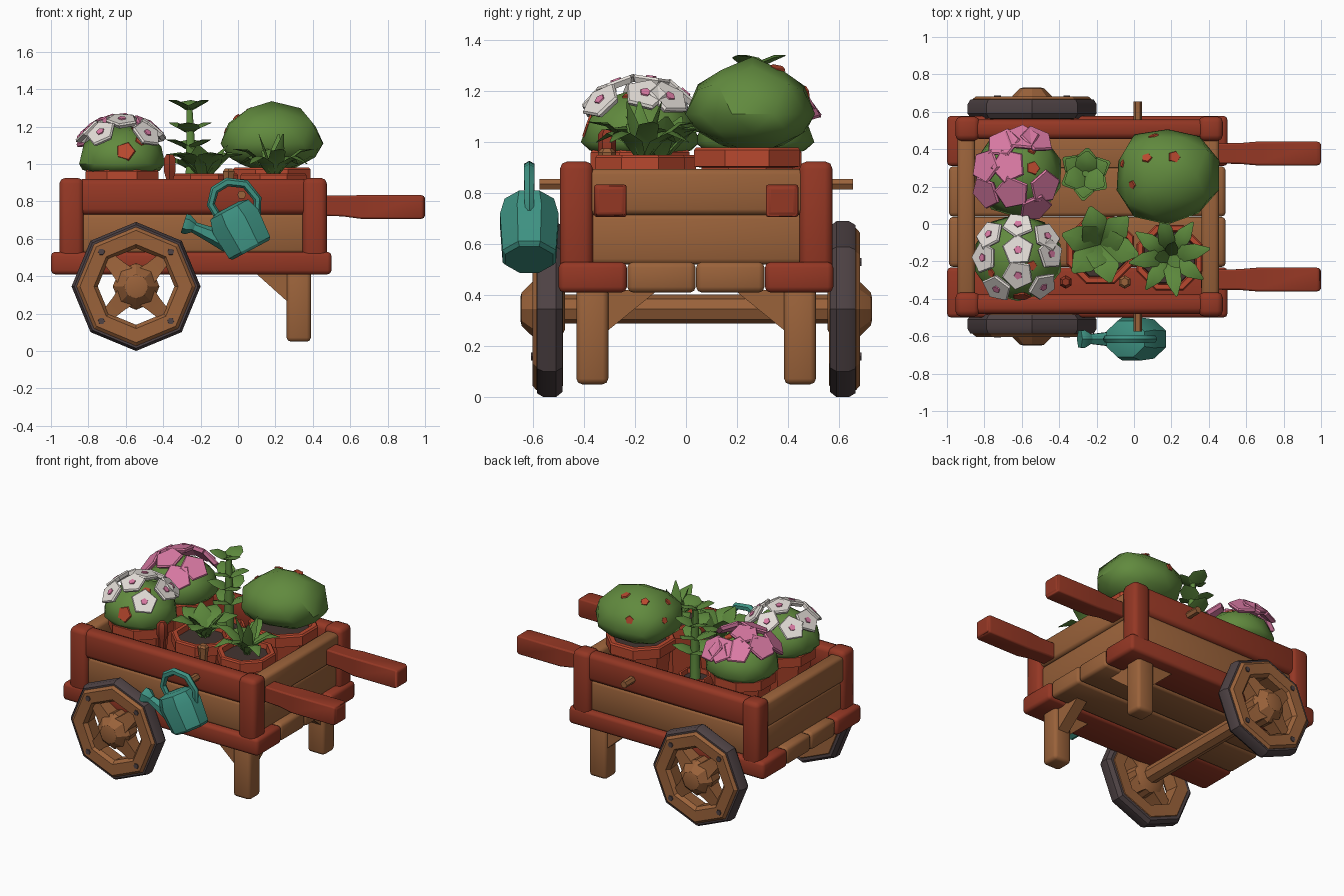
import bpy, bmesh, math, random
from math import sin, cos, pi, radians
from mathutils import Vector, Matrix
from mathutils.bvhtree import BVHTree

if "Cube" in bpy.data.objects:
    bpy.data.objects.remove(bpy.data.objects["Cube"])
random.seed(4)

def mat(name, r, g, b):
    m = bpy.data.materials.new(name)
    m.diffuse_color = tuple(((c / 255 + .055) / 1.055) ** 2.4 for c in (r, g, b)) + (1,)
    m.use_nodes = True
    m.node_tree.nodes["Principled BSDF"].inputs["Base Color"].default_value = m.diffuse_color
    return m
RED = mat("red_wood", 148, 55, 36)
BROWN = mat("brown_wood", 154, 98, 58)
TIRE = mat("dark_tire", 78, 66, 68)
TEAL = mat("teal_metal", 62, 146, 130)
GREEN = mat("bush_green", 97, 138, 62)
LEAF = mat("leaf_green", 92, 136, 60)
WHITE = mat("white_petal", 228, 222, 216)
PINK = mat("pink_petal", 218, 122, 164)
POT = mat("terracotta", 184, 72, 46)
SOIL = mat("dark_soil", 66, 52, 48)

def finish(name, bm, material, angle=40):
    bmesh.ops.recalc_face_normals(bm, faces=bm.faces)
    me = bpy.data.meshes.new(name)
    bm.to_mesh(me)
    bm.free()
    me.materials.append(material)
    me.shade_smooth()
    me.set_sharp_from_angle(angle=radians(angle))
    ob = bpy.data.objects.new(name, me)
    bpy.context.collection.objects.link(ob)
    return ob

def box(name, x, y, z, material, bev=.022):
    bm = bmesh.new()
    bmesh.ops.create_cube(bm, size=1)
    for v in bm.verts:
        v.co = [(a + b) / 2 + c * (b - a) for (a, b), c in zip((x, y, z), v.co)]
    bmesh.ops.bevel(bm, geom=bm.edges[:], offset=bev, segments=2, affect='EDGES', profile=.5)
    return finish(name, bm, material, 50)

def skin(bm, rings, closed=False):
    n = len(rings[0])
    R = [[bm.verts.new(p) for p in r] for r in rings]
    for a, b in list(zip(R, R[1:])) + ([(R[-1], R[0])] if closed else []):
        for i in range(n):
            bm.faces.new((a[i], a[(i + 1) % n], b[(i + 1) % n], b[i]))
    if not closed:
        bm.faces.new(R[0])
        bm.faces.new(R[-1])

def lathe(name, profile, n, material, mtx, closed=False, angle=30, phase=0):
    # profile of (radius, height) points spun round local z
    bm = bmesh.new()
    skin(bm, [[mtx @ Vector((r * cos(2 * pi * i / n + phase), r * sin(2 * pi * i / n + phase), h))
               for i in range(n)] for r, h in profile], closed)
    return finish(name, bm, material, angle)

def tube(name, pts, radii, n, material, flat=1, bm=None, up=(0, 0, 1)):
    # loft along points; flat squashes the section across its second axis
    own = bm is None
    bm = bm or bmesh.new()
    P = [Vector(p) for p in pts]
    off = .5 if n == 4 and flat == 1 else 0
    rings = []
    for i, p in enumerate(P):
        d = (P[min(i + 1, len(P) - 1)] - P[max(i - 1, 0)]).normalized()
        u = Vector(up) if abs(d.dot(Vector(up))) < .97 else Vector((1, 0, 0))
        s = d.cross(u).normalized()
        t = s.cross(d)
        rings.append([p + radii[i] * (s * cos(2 * pi * (k + off) / n) + t * flat * sin(2 * pi * (k + off) / n))
                      for k in range(n)])
    skin(bm, rings)
    return finish(name, bm, material) if own else None

def prism(name, tri, offset, material):
    bm = bmesh.new()
    skin(bm, [[Vector(p) - Vector(offset) for p in tri], [Vector(p) + Vector(offset) for p in tri]])
    return finish(name, bm, material)

T = Matrix.Translation
CY = .04      # cart centre line

# floor planks, with a brown lining board along the back
for i in range(4):
    y = -.5 + .27 * i
    box(f"floor_plank_{i}", (-1 if i in (0, 3) else -.99, .5 if i in (0, 3) else .49), (y, y + .268),
        (.41, .53), RED if i in (0, 3) else BROWN)
box("back_floor_lining", (-.85, .36), (.3, .46), (.52, .537), BROWN, .003)

# sides, corner posts, legs, braces, handles, pegs
for s, tag in ((-1, "front"), (1, "back")):
    def yr(a, b):
        return tuple(sorted((CY + s * a, CY + s * b)))
    for x in (-.955, .345):
        box(f"{tag}_corner_post", (x, x + .13), yr(.405, .535), (.43, .925), RED, .03)
    box(f"{tag}_upper_rail", (-.86, .38), yr(.415, .52), (.73, .92), RED, .03)
    box(f"{tag}_lower_board", (-.86, .38), yr(.425, .5), (.52, .735), BROWN)
    box(f"{tag}_leg", (.26, .39), yr(.345, .47), (.05, .43), BROWN)
    y = CY + s * .41
    prism(f"{tag}_leg_brace_x", [(.28, y, .25), (.28, y, .42), (.09, y, .42)], (0, .04, 0), BROWN)
    y = CY + s * .36
    prism(f"{tag}_leg_brace_y", [(.325, y, .25), (.325, y, .42), (.325, y - s * .21, .42)], (.04, 0, 0), BROWN)
    y = CY + s * .337
    h = tube(f"{tag}_handle", [(.36, y, .78), (.56, y, .775), (.66, y, .77), (.985, y, .77), (1, y, .77)],
             [.076, .078, .09, .09, .075], 4, RED)
    b = h.modifiers.new("round", 'BEVEL')
    b.width, b.segments = .014, 2
    tube(f"{tag}_peg", [(.02, CY + s * .49, .835), (.02, CY + s * .615, .835)], [.024, .024], 6, BROWN)

# end boards
for x0, tag in ((-.945, "left"), (.36, "right")):
    box(f"{tag}_end_upper_board", (x0, x0 + .095), (-.4, .48), (.715, .895), BROWN)
    box(f"{tag}_end_lower_board", (x0 + .015, x0 + .08), (-.4, .48), (.52, .72), BROWN)

# axle and wheels
tube("axle", [(-.545, -.56, .345), (-.545, .64, .345)], [.057, .057], 8, BROWN)
for s, tag in ((-1, "front"), (1, "back")):
    m = T((-.545, CY + s * .575, .345)) @ Matrix.Rotation(-s * pi / 2, 4, 'X')
    lathe(f"{tag}_tire", [(.27, -.048), (.325, -.05), (.345, -.025), (.345, .025), (.33, .05), (.27, .05)],
          8, TIRE, m, True)
    lathe(f"{tag}_wheel_rim", [(.215, -.05), (.3, -.053), (.315, -.04), (.318, .052), (.3, .068), (.225, .065), (.205, .04)],
          8, BROWN, m, True)
    lathe(f"{tag}_hub", [(.08, -.06), (.12, -.04), (.125, .045), (.1, .075), (.065, .11), (.045, .115)], 8, BROWN, m)
    for k in range(4):
        a = pi / 4 + k * pi / 2
        d = Vector((cos(a), sin(a), 0))
        up = m.to_3x3() @ Vector((0, 0, 1))
        tube(f"{tag}_spoke", [m @ (d * r + Vector((0, 0, .01))) for r in (.05, .13, .24)],
             [.09, .065, .045], 4, BROWN, up=up)
        lathe(f"{tag}_rim_bolt", [(.02, .05), (.018, .073)], 6, TIRE, m @ T(d * .262))

# flower pots with soil
def pot(name, x, y, r, top, n=8):
    m = T((x, y, 0))
    lathe(name, [(r * .68, .53), (r * .86, top - .08), (r, top - .075), (r, top - .01), (r * .96, top),
                 (r * .82, top), (r * .78, top - .04)], n, POT, m, phase=pi / 8)
    lathe(name + "_soil", [(r * .8, top - .05), (r * .76, top - .03)], n, SOIL, m, phase=pi / 8)
pot("bush_pot", .18, .24, .225, .98)
pot("pink_flower_pot", -.62, .26, .21, .97)
pot("white_flower_pot", -.62, -.18, .21, .97)
pot("tall_plant_pot", -.26, .27, .11, .84)
pot("broad_leaf_pot", -.18, -.14, .195, .95)
pot("spiky_leaf_pot", .19, -.18, .19, .95)

# rounded foliage with red patches showing through it
def blob(name, c, size, low, lumps, patches):
    bm = bmesh.new()
    bmesh.ops.create_icosphere(bm, subdivisions=2, radius=1)
    for v in bm.verts:
        d = v.co.normalized()
        k = 1 + lumps * sin(4.1 * d.x + 1) * cos(4.7 * d.y) + random.uniform(-lumps, lumps) * .5
        v.co = Vector((d.x * size[0], d.y * size[1], d.z * (size[2] if d.z > 0 else low))) * k + Vector(c)
    tree = BVHTree.FromBMesh(bm)
    finish(name, bm, GREEN, 40)
    for az, tilt, r in patches:
        a, t = radians(az), radians(tilt)
        p, nrm, _, _ = tree.ray_cast(Vector(c), Vector((sin(t) * cos(a), sin(t) * sin(a), cos(t))))
        m = T(p) @ Vector((0, 0, 1)).rotation_difference(nrm).to_matrix().to_4x4()
        lathe(name + "_red_patch", [(r, -.004), (r * .9, .005)], 5, POT, m)
blob("round_bush", (.18, .26, 1.11), (.285, .255, .215), .15, .08,
     [(70, 30, .035), (140, 40, .03), (110, 70, .03), (165, 75, .025), (195, 55, .025)])

# flowers set on domes; each spot is an (x, y) offset from the dome's axis
def flowers(tag, c, petal, centre, r, spots, patches):
    blob(f"{tag}_flower_dome", c, (.24, .235, .21), .07, .02, patches)
    for x, y in spots:
        d = Vector((x / .26, y / .26, 0))
        d.z = math.sqrt(max(.1, 1 - d.length_squared))
        p = Vector(c) + Vector((x, y, d.z * .245))
        m = T(p) @ Vector((0, 0, 1)).rotation_difference(d).to_matrix().to_4x4() \
            @ Matrix.Rotation(random.uniform(0, 2), 4, 'Z')
        lathe(f"{tag}_flower", [(r * .85, -.016), (r, .004), (r * .92, .014)], 5, petal, m)
        if centre:
            lathe(f"{tag}_flower_centre", [(r * .27, .012), (r * .25, .02)], 5, centre, m)
flowers("white", (-.62, -.18, 1), WHITE, PINK, .088,
        [(0, .17), (-.15, .12), (.15, .11), (0, .04), (-.18, 0), (.17, .02), (.13, -.15), (-.11, -.16), (0, -.09)],
        [(-85, 72, .055), (-55, 55, .035), (-30, 25, .03), (-150, 50, .025)])
flowers("pink", (-.62, .27, 1), PINK, None, .098,
        [(-.08, .16), (.1, .18), (-.17, .04), (-.05, .04), (-.17, -.1), (-.03, -.1), (.09, -.18), (.14, -.07), (.02, .19)],
        [(20, 25, .04), (60, 45, .03)])

# leaves: arched, tapered, diamond in section
def leaf(bm, base, az, length, width, rise, droop):
    a = radians(az)
    o = Vector((cos(a), sin(a), 0))
    pts = [Vector(base) + o * length * t + Vector((0, 0, rise * t - droop * t * t)) for t in (0, .3, .65, 1)]
    tube("", pts, [width * .4, width, width * .9, width * .12], 4, LEAF, .2, bm)

bm = bmesh.new()
for i in range(6):
    leaf(bm, (-.18, -.11, .92), 45 + 60 * i, .21, .075, .33, .2)
for i in range(3):
    leaf(bm, (-.18, -.11, .92), 15 + 120 * i, .13, .06, .25, .07)
finish("broad_leaf_plant", bm, LEAF, 60)

bm = bmesh.new()
for i in range(8):
    leaf(bm, (.19, -.17, .92), 10 + 45 * i, .22, .045, .36, .2 + .08 * (i % 2))
for i in range(3):
    leaf(bm, (.19, -.17, .92), 70 + 120 * i, .08, .035, .26, .02)
finish("spiky_leaf_plant", bm, LEAF, 60)

bm = bmesh.new()
tube("", [(-.26, .27, .78), (-.25, .26, 1.05), (-.26, .27, 1.31)], [.035, .028, .018], 6, LEAF, 1, bm)
for k, z in enumerate((.98, 1.08, 1.17, 1.29)):
    for i in range(3):
        leaf(bm, (-.26, .27, z), 60 * k + 120 * i + 25, .145 - .008 * k, .06, .09, .04)
finish("tall_leafy_plant", bm, LEAF, 60)

# hand tools standing inside the front side
tube("red_tool_handle", [(-.365, -.31, .55), (-.365, -.31, .92), (-.365, -.31, .96), (-.365, -.31, 1.03), (-.365, -.31, 1.05)],
     [.022, .022, .036, .036, .02], 6, RED)
tube("brown_tool_handle", [(-.05, -.31, .55), (-.05, -.31, .9), (-.05, -.31, .96), (-.05, -.31, .975)],
     [.02, .028, .036, .022], 6, BROWN)

# tilted watering can hung on the front peg
M = T((.01, -.615, .65)) @ Matrix.Rotation(radians(-28), 4, 'Y')
lathe("can_body", [(.12, -.125), (.135, -.11), (.148, .05), (.125, .12), (.07, .135)], 8, TEAL,
      M @ Matrix.Diagonal((1, .84, 1, 1)), phase=pi / 8)
def can(name, pts, radii, n=6):
    tube(name, [M @ Vector(p) for p in pts], radii, n, TEAL, up=(0, 1, 0))
can("can_spout", [(-.09, 0, -.03), (-.16, 0, .06), (-.22, 0, .135)], [.055, .04, .028])
can("can_spout_rose", [(-.205, 0, .125), (-.235, 0, .155), (-.25, 0, .17)], [.028, .055, .052])
can("can_handle", [(-.07, 0, .1), (-.075, 0, .19), (-.02, 0, .25), (.06, 0, .255), (.14, 0, .2), (.16, 0, .1), (.12, 0, .03)],
    [.02, .022, .024, .024, .024, .022, .02])
